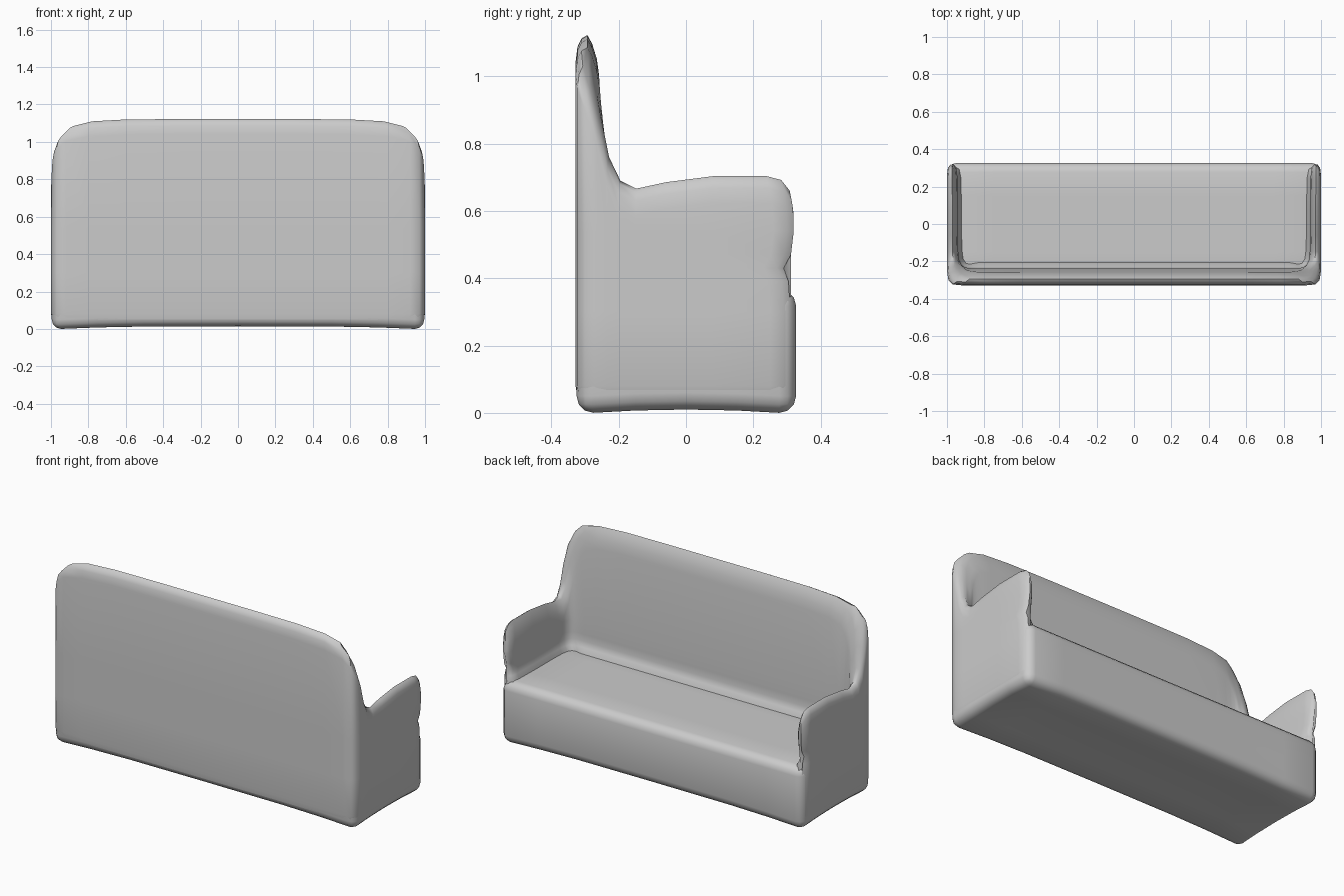
import bpy, bmesh, math
from mathutils import Vector

if "Cube" in bpy.data.objects:
    bpy.data.objects.remove(bpy.data.objects["Cube"], do_unlink=True)

grey = bpy.data.materials.new("soft grey")
grey.use_nodes = True
colour = (0.6, 0.6, 0.6, 1)
grey.diffuse_color = colour
grey.node_tree.nodes["Principled BSDF"].inputs["Base Color"].default_value = colour


def finish(name, bm, angle):
    bmesh.ops.recalc_face_normals(bm, faces=bm.faces)
    mesh = bpy.data.meshes.new(name)
    bm.to_mesh(mesh)
    bm.free()
    mesh.materials.append(grey)
    obj = bpy.data.objects.new(name, mesh)
    bpy.context.collection.objects.link(obj)
    bpy.ops.object.select_all(action="DESELECT")
    obj.select_set(True)
    bpy.context.view_layer.objects.active = obj
    bpy.ops.object.shade_smooth_by_angle(angle=math.radians(angle))


# Seat base: rounded block, arched underneath
bm = bmesh.new()
bmesh.ops.create_cube(bm, size=1)
for v in bm.verts:
    v.co = Vector((v.co.x * 1.992, v.co.y * 0.652 + 0.001, (v.co.z + 0.5) * 0.368))
bmesh.ops.bevel(bm, geom=bm.edges[:], offset=0.05, segments=3, profile=0.5,
                affect="EDGES", clamp_overlap=True)
for axis, cuts in ((0, (-0.75, -0.5, 0, 0.5, 0.75)), (1, (-0.15, 0, 0.15))):
    for c in cuts:
        co, no = Vector(), Vector()
        co[axis], no[axis] = c, 1
        bmesh.ops.bisect_plane(bm, geom=bm.verts[:] + bm.edges[:] + bm.faces[:],
                               plane_co=co, plane_no=no)
for v in bm.verts:
    x, y, z = v.co
    if z < 0.1:
        v.co.z += 0.014 * (1 - min(1, abs(x) / 0.92) ** 4) + 0.01 * (1 - min(1, abs(y) / 0.28) ** 2)
finish("seat_base", bm, 40)

# Wrap-around wall: outer plan point, inner plan point, top height (left half)
stations = [
    (0.980, 0.320, 0.965, 0.320, 0.66),
    (0.995, 0.300, 0.950, 0.302, 0.692),
    (1.000, 0.260, 0.945, 0.260, 0.703),
    (1.000, 0.080, 0.942, 0.080, 0.703),
    (1.000, -0.060, 0.942, -0.060, 0.685),
    (1.000, -0.150, 0.940, -0.145, 0.666),
    (1.000, -0.200, 0.936, -0.190, 0.69),
    (1.000, -0.235, 0.925, -0.216, 0.76),
    (0.998, -0.265, 0.910, -0.228, 0.88),
    (0.992, -0.300, 0.893, -0.234, 0.98),
    (0.970, -0.323, 0.870, -0.237, 1.04),
    (0.920, -0.328, 0.840, -0.238, 1.085),
    (0.800, -0.328, 0.760, -0.238, 1.11),
    (0.600, -0.328, 0.600, -0.238, 1.12),
    (0.300, -0.328, 0.300, -0.238, 1.122),
]
path = stations + [(-a, b, -c, d, h) for a, b, c, d, h in reversed(stations)]


def section(ox, oy, ix, iy, h):
    """Points up the outside, over the rounded top and down to a flared inner foot."""
    outer, inner = Vector((ox, oy, 0)), Vector((ix, iy, 0))
    rows = [(0, 0.05), (0, 0.08), (0, 0.3), (0, 0.39), (0, 0.43), (0, 0.47), (0, 0.54),
            (0, h - 0.08), (0.08, h - 0.035), (0.25, h - 0.01), (0.5, h), (0.7, h - 0.025),
            (0.9, h - 0.07), (1, h - 0.12), (1, 0.54), (1, 0.47), (1, 0.43),
            (1.1, 0.395), (1.35, 0.37), (1.35, 0.33)]
    points = []
    for t, z in rows:
        p = outer.lerp(inner, t)
        p.z = z
        if oy < -0.2:                      # slightly thinner towards the top of the back
            p.y -= t * 0.02 * max(0, min(1, (z - 0.65) / 0.35))
        if oy > 0.25:                      # pinch where the arm meets the base
            dip = math.exp(-((z - 0.43) / 0.035) ** 2)
            p.y -= 0.01 + 0.02 * dip if z < 0.43 else 0.03 * dip
            p.y -= 0.02 * max(0, (z - 0.6) / 0.1)
        if z < 0.08:
            p.x *= 0.99
            p.y *= 0.985
        points.append(p)
    return points


bm = bmesh.new()
rings = [[bm.verts.new(p) for p in section(*s)] for s in path]
for a, b in zip(rings, rings[1:]):
    for i in range(len(a)):
        j = (i + 1) % len(a)
        bm.faces.new((a[i], b[i], b[j], a[j]))
for ring in (rings[0], rings[-1]):
    bm.faces.new(ring)
finish("back_and_arms", bm, 50)
